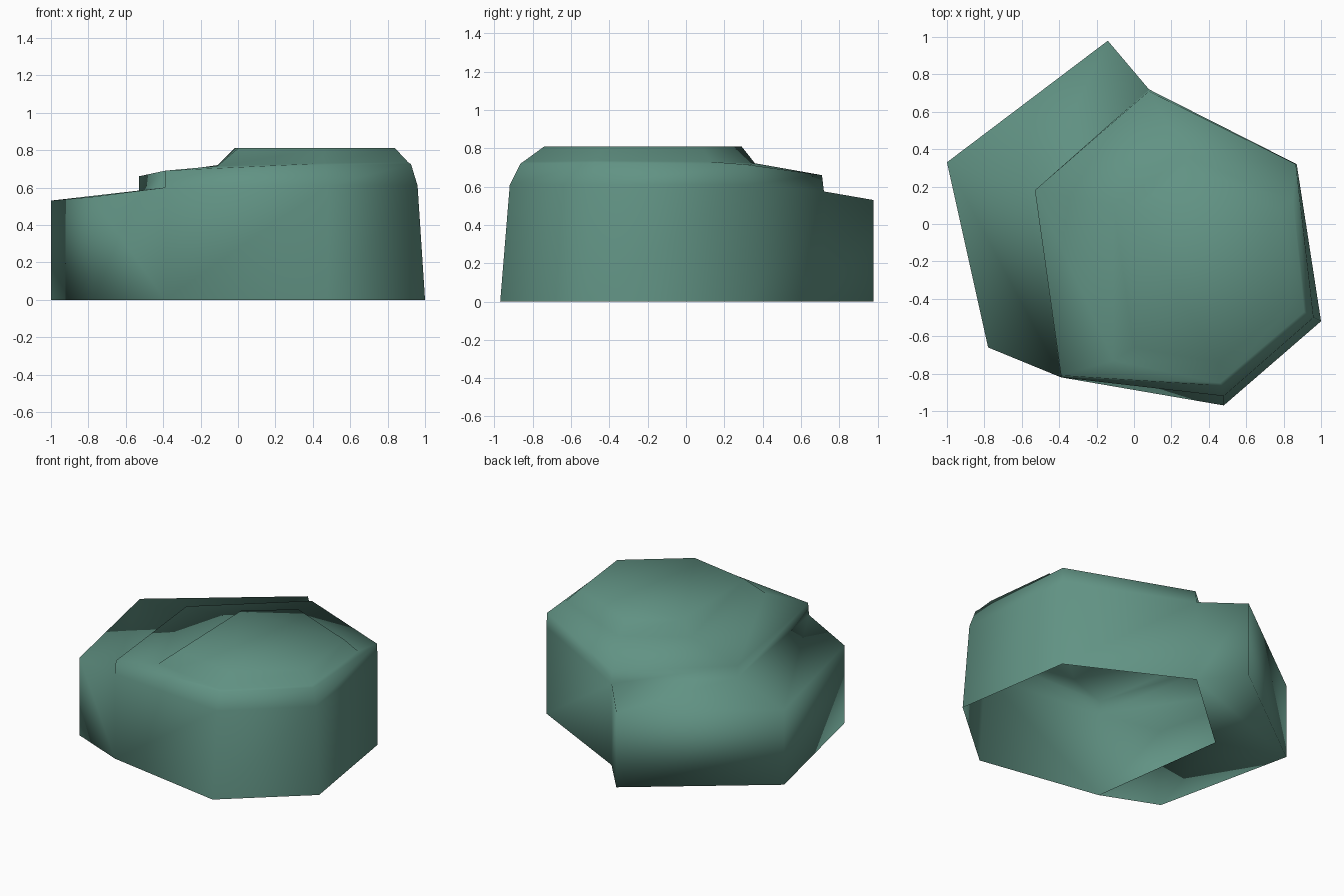
import bpy
import bmesh

cube = bpy.data.objects.get("Cube")
if cube:
    bpy.data.objects.remove(cube, do_unlink=True)

# Stone colour
stone = bpy.data.materials.new("grey_green_stone")
stone.use_nodes = True
colour = (0.12, 0.29, 0.23, 1.0)
stone.diffuse_color = colour
stone.node_tree.nodes["Principled BSDF"].inputs["Base Color"].default_value = colour

bm = bmesh.new()


def ring(points):
    return [bm.verts.new(p) for p in points]


def bridge(low, high, edges):
    """Join matching points of two rings with quads."""
    for i in edges:
        j = (i + 1) % len(low)
        bm.faces.new((low[i], low[j], high[j], high[i]))


# Main rock: six-sided rings, each starting at the front left corner
base = ring([(-.39, -.82, 0), (.48, -.97, 0), (1, -.52, 0),
             (.87, .32, 0), (.08, .72, 0), (-.53, .18, 0)])
shoulder = ring([(-.39, -.82, .6), (.48, -.92, .61), (.96, -.5, .61),
                 (.87, .32, .61), (.08, .72, .575), (-.53, .18, .575)])
rim = ring([(-.39, -.81, .69), (.47, -.865, .72), (.925, -.48, .725),
            (.865, .32, .715), (.08, .71, .66), (-.53, .18, .66)])
cap_foot = ring([(-.11, -.73, .715), (.46, -.85, .73), (.91, -.47, .735),
                 (.85, .13, .73), (.28, .36, .722), (-.11, .1, .72)])
cap = ring([(0, -.66, .81), (.45, -.74, .81), (.84, -.43, .81),
            (.78, .08, .81), (.27, .29, .81), (-.02, .07, .81)])

bridge(base, shoulder, range(4))
for low, high in ((shoulder, rim), (rim, cap_foot), (cap_foot, cap)):
    bridge(low, high, range(6))
bm.faces.new(cap)

# Side ledge growing out of the two back left walls
plan = [(-.14, .98), (-1, .33), (-.78, -.66)]
inner_low = [base[4], base[5], base[0]]
inner_high = [shoulder[4], shoulder[5], shoulder[0]]
outer_low = ring([(x, y, 0) for x, y in plan])
outer_high = ring([(x, y, z) for (x, y), z in zip(plan, (.53, .53, .55))])
bridge(outer_low, outer_high, range(2))
bridge(outer_high, inner_high, range(2))
bridge(inner_low, outer_low, range(2))
for k in (0, 2):
    bm.faces.new((inner_low[k], outer_low[k], outer_high[k], inner_high[k]))

bmesh.ops.recalc_face_normals(bm, faces=bm.faces)
for face in bm.faces:
    face.smooth = True

mesh = bpy.data.meshes.new("rock")
bm.to_mesh(mesh)
bm.free()
mesh.materials.append(stone)
rock = bpy.data.objects.new("rock", mesh)
bpy.context.collection.objects.link(rock)
